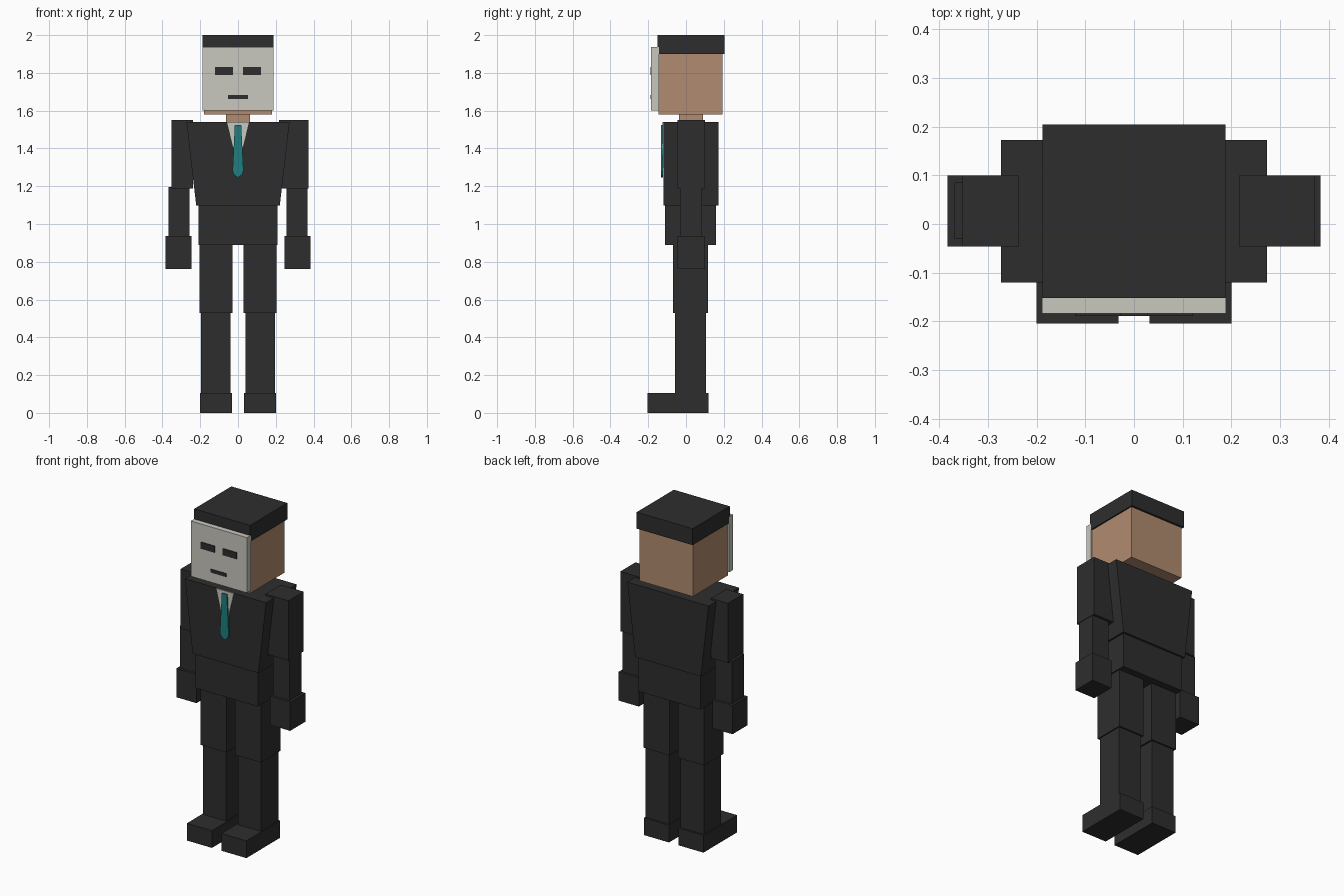
import bpy
import bmesh

default = bpy.data.objects.get("Cube")
if default:
    bpy.data.objects.remove(default, do_unlink=True)


def material(name, r, g, b):
    mat = bpy.data.materials.new(name)
    mat.use_nodes = True
    mat.diffuse_color = (r, g, b, 1)
    mat.node_tree.nodes["Principled BSDF"].inputs["Base Color"].default_value = (r, g, b, 1)
    return mat


BLACK = material("suit black", 0.027, 0.027, 0.027)
SKIN = material("skin tan", 0.44, 0.26, 0.16)
MASK = material("mask off-white", 0.58, 0.57, 0.52)
TEAL = material("tie teal", 0.014, 0.21, 0.21)


def finish(bm, name, mat):
    bmesh.ops.recalc_face_normals(bm, faces=bm.faces)
    mesh = bpy.data.meshes.new(name)
    bm.to_mesh(mesh)
    bm.free()
    mesh.materials.append(mat)
    obj = bpy.data.objects.new(name, mesh)
    bpy.context.collection.objects.link(obj)
    return obj


def box(name, mat, x, y, z, bottom=1.0):
    """Box from (min, max) ranges; bottom scales the lower width."""
    bm = bmesh.new()
    bmesh.ops.create_cube(bm, size=1)
    for v in bm.verts:
        taper = bottom if v.co.z < 0 else 1.0
        for i, (lo, hi) in enumerate((x, y, z)):
            scale = taper if i == 0 else 1.0
            v.co[i] = (lo + hi) / 2 + v.co[i] * (hi - lo) * scale
    return finish(bm, name, mat)


def plate(name, mat, half, back, depth):
    """Symmetric plate from a half outline of (x, z), facing the front."""
    outline = half + [(-x, z) for x, z in reversed(half) if x > 0]
    bm = bmesh.new()
    face = bm.faces.new([bm.verts.new((x, back, z)) for x, z in outline])
    moved = bmesh.ops.extrude_face_region(bm, geom=[face])["geom"]
    verts = [g for g in moved if isinstance(g, bmesh.types.BMVert)]
    bmesh.ops.translate(bm, verts=verts, vec=(0, -depth, 0))
    return finish(bm, name, mat)


def pair(name, mat, inner, outer, y, z):
    """Matching boxes on both sides."""
    box("left_" + name, mat, (inner, outer), y, z)
    box("right_" + name, mat, (-outer, -inner), y, z)


# Head, hair and neck
box("head", SKIN, (-0.18, 0.18), (-0.145, 0.192), (1.58, 1.91))
box("hair", BLACK, (-0.188, 0.188), (-0.152, 0.205), (1.90, 2.0))
box("neck", SKIN, (-0.063, 0.063), (-0.037, 0.09), (1.52, 1.59))

# Mask with eyes and mouth
box("mask", MASK, (-0.189, 0.189), (-0.184, -0.144), (1.602, 1.938))
pair("eye", BLACK, 0.027, 0.121, (-0.189, -0.183), (1.79, 1.83))
box("mouth", BLACK, (-0.053, 0.053), (-0.189, -0.183), (1.663, 1.683))

# Torso
box("chest", BLACK, (-0.273, 0.273), (-0.12, 0.173), (1.098, 1.54), bottom=0.81)
box("waist", BLACK, (-0.21, 0.21), (-0.11, 0.16), (0.888, 1.1))

# Shirt opening and tie
plate("shirt", MASK, [(0.058, 1.54), (0, 1.30)], -0.119, 0.005)
plate("tie", TEAL, [(0.017, 1.525), (0.029, 1.28), (0.02, 1.26), (0, 1.246)], -0.123, 0.009)

# Arms, the upper ones set slightly unevenly
arm_y = (-0.046, 0.1)
box("left_upper_arm", BLACK, (0.216, 0.372), arm_y, (1.187, 1.55))
box("right_upper_arm", BLACK, (-0.353, -0.237), arm_y, (1.187, 1.55))
pair("forearm", BLACK, 0.256, 0.369, (-0.031, 0.085), (0.93, 1.195))
pair("hand", BLACK, 0.247, 0.383, arm_y, (0.762, 0.937))

# Legs and shoes
pair("thigh", BLACK, 0.029, 0.203, (-0.07, 0.117), (0.53, 0.89))
pair("shin", BLACK, 0.039, 0.196, (-0.058, 0.107), (0.1, 0.535))
pair("shoe", BLACK, 0.032, 0.2, (-0.205, 0.118), (0, 0.105))
